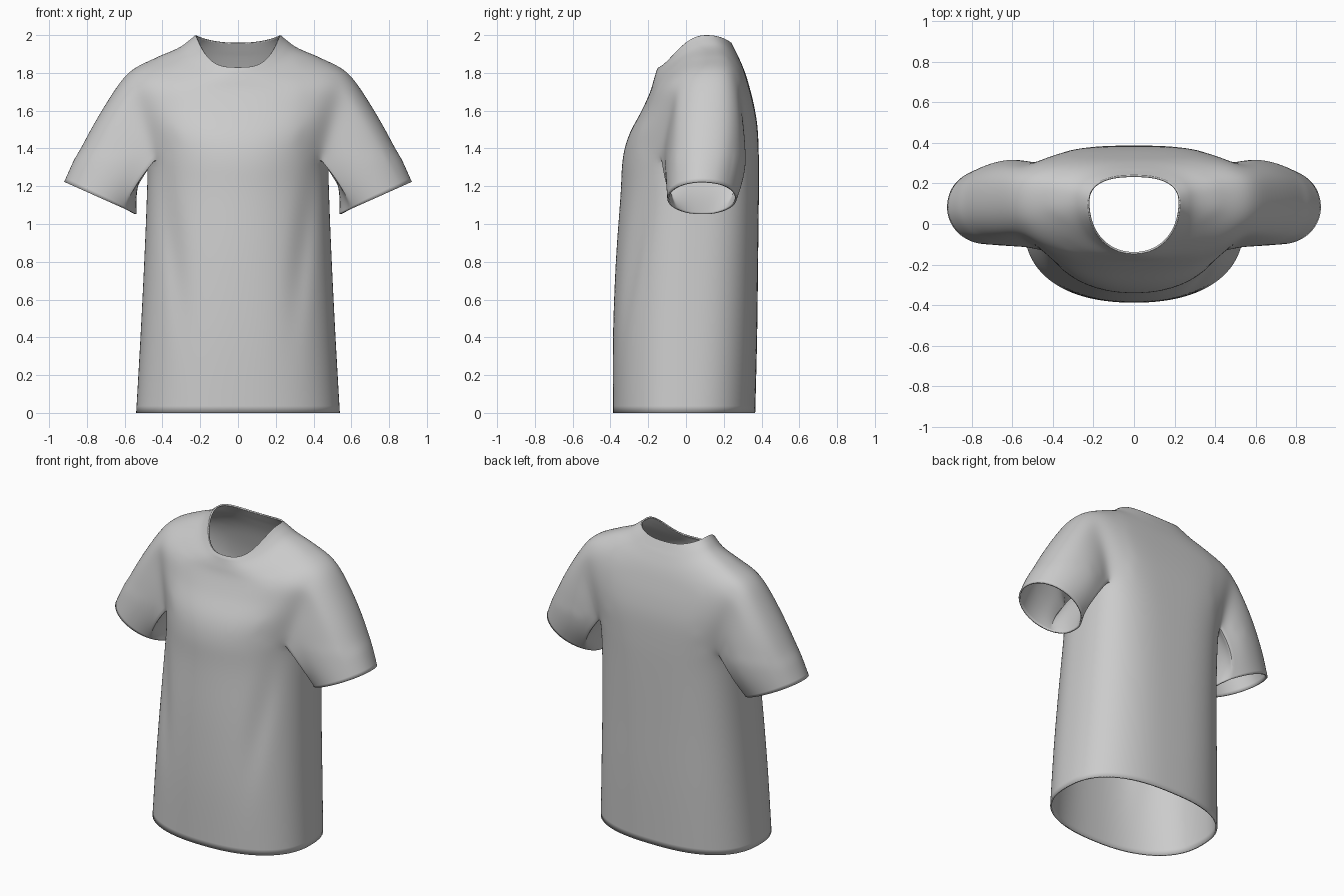
import bpy, bmesh, math
from mathutils import Vector

if "Cube" in bpy.data.objects:
    bpy.data.objects.remove(bpy.data.objects["Cube"])

# Key rings, hem to neck:
# z front, z side, z back, half width, y front, y side, y back, front squareness, back squareness
RINGS = [
    (0.00, 0.00, 0.00, 0.540, -0.387, -0.01, 0.367, 0.87, 0.80),
    (0.40, 0.40, 0.40, 0.517, -0.387, 0.00, 0.377, 0.89, 0.76),
    (0.80, 0.80, 0.80, 0.497, -0.372, 0.01, 0.382, 0.94, 0.72),
    (1.15, 1.15, 1.15, 0.483, -0.347, 0.03, 0.386, 0.96, 0.67),
    (1.34, 1.34, 1.34, 0.482, -0.336, 0.06, 0.386, 0.92, 0.62),
    (1.47, 1.50, 1.50, 0.520, -0.303, 0.10, 0.380, 0.88, 0.60),
    (1.60, 1.66, 1.62, 0.575, -0.235, 0.12, 0.362, 0.85, 0.62),
    (1.70, 1.80, 1.73, 0.600, -0.190, 0.13, 0.335, 0.85, 0.66),
    (1.76, 1.875, 1.81, 0.450, -0.172, 0.14, 0.310, 0.88, 0.72),
    (1.80, 1.93, 1.88, 0.320, -0.160, 0.13, 0.280, 0.95, 0.78),
    (1.815, 1.97, 1.92, 0.262, -0.155, 0.12, 0.260, 0.95, 0.80),
    (1.83, 2.00, 1.96, 0.226, -0.147, 0.10, 0.240, 0.95, 0.80),
]
STEP, COLS = 4, 32
R0, R1, C0, C1 = 4 * STEP, 7 * STEP, 11, 22      # armhole block in the torso grid
SLEEVE_STEPS = 14


def catmull(a, b, c, d, t):
    return 0.5 * (2 * b + (c - a) * t + (2 * a - 5 * b + 4 * c - d) * t * t
                  + (3 * b - a - 3 * c + d) * t ** 3)


def ring_at(row):
    k = min(row // STEP, len(RINGS) - 2)
    t = row / STEP - k
    keys = [RINGS[max(0, min(len(RINGS) - 1, k + o))] for o in (-1, 0, 1, 2)]
    return [catmull(*vals, t) for vals in zip(*keys)]


def torso_point(row, col):
    zf, zs, zb, w, yf, ys, yb, ef, eb = ring_at(row)
    a = math.pi * (col / COLS - 0.5)
    s, c = math.sin(a), max(0.0, math.cos(a))
    z_end, y_end, e, drop = (zf, yf, ef, 1.6) if s < 0 else (zb, yb, eb, 1.0)
    x = 0.0 if col in (0, COLS) else w * c ** e
    y = ys + (y_end - ys) * abs(s) ** e
    z = zs + (z_end - zs) * (1 - (c * c) ** drop)
    # soft drape fold running down from the chest
    if s < 0:
        y += 0.02 * math.exp(-((x - 0.24 - 0.12 * z) / 0.05) ** 2 - ((z - 0.85) / 0.35) ** 2)
    return Vector((x, y, z))


bm = bmesh.new()

# Half torso, lofted from hem to neck with an open armhole
rows = (len(RINGS) - 1) * STEP
grid = {}
for r in range(rows + 1):
    for c in range(COLS + 1):
        if not (R0 < r < R1 and C0 < c < C1):
            grid[r, c] = bm.verts.new(torso_point(r, c))
for r in range(rows):
    for c in range(COLS):
        if not (R0 <= r < R1 and C0 <= c < C1):
            bm.faces.new([grid[r, c], grid[r, c + 1], grid[r + 1, c + 1], grid[r + 1, c]])

# Sleeve, lofted from the armhole to a tilted oval cuff
loop = ([grid[R0, c] for c in range(C0, C1)] + [grid[r, C1] for r in range(R0, R1)]
        + [grid[R1, c] for c in range(C1, C0, -1)] + [grid[r, C0] for r in range(R1, R0, -1)])
start = [v.co.copy() for v in loop]
cuff_centre, cuff_up = Vector((0.727, 0.085, 1.137)), Vector((0.195, 0, 0.087))
angles = [math.atan2((p.y - 0.1) / 0.19, (p.z - 1.57) / 0.23) for p in start]
prev = loop
for k in range(1, SLEEVE_STEPS + 1):
    t = k / SLEEVE_STEPS
    ring = []
    for p, a in zip(start, angles):
        end = cuff_centre + cuff_up * math.cos(a) + Vector((0, 0.185 * math.sin(a), 0))
        side = math.sin(a)
        bulge = Vector((0.022 * abs(math.cos(a)), side * (0.035 if side > 0 else 0.012), 0))
        ring.append(bm.verts.new(p.lerp(end, t) + bulge * math.sin(math.pi * t)))
    for i in range(len(ring)):
        j = (i + 1) % len(ring)
        bm.faces.new([prev[i], prev[j], ring[j], ring[i]])
    prev = ring

# Soften the armhole join
cuff = set(prev)
soft = [v for v in bm.verts if v.co.x > 0.33 and 1.36 < v.co.z < 1.88 and v not in cuff]
for _ in range(8):
    bmesh.ops.smooth_vert(bm, verts=soft, factor=0.5, use_axis_x=True, use_axis_y=True, use_axis_z=True)

bmesh.ops.recalc_face_normals(bm, faces=bm.faces)
bm.faces.ensure_lookup_table()
if bm.faces[0].normal.y > 0:
    bmesh.ops.reverse_faces(bm, faces=bm.faces)

mesh = bpy.data.meshes.new("shirt")
bm.to_mesh(mesh)
bm.free()
shirt = bpy.data.objects.new("shirt", mesh)
bpy.context.collection.objects.link(shirt)

# Mirror the half, round it and give the cloth thickness
mirror = shirt.modifiers.new("mirror", 'MIRROR')
mirror.use_clip = True
mirror.merge_threshold = 0.001
sub = shirt.modifiers.new("smooth", 'SUBSURF')
sub.levels = sub.render_levels = 1
cloth = shirt.modifiers.new("cloth", 'SOLIDIFY')
cloth.thickness = 0.01
cloth.offset = -1

bpy.context.view_layer.objects.active = shirt
shirt.select_set(True)
bpy.ops.object.shade_smooth_by_angle(angle=math.radians(50))
